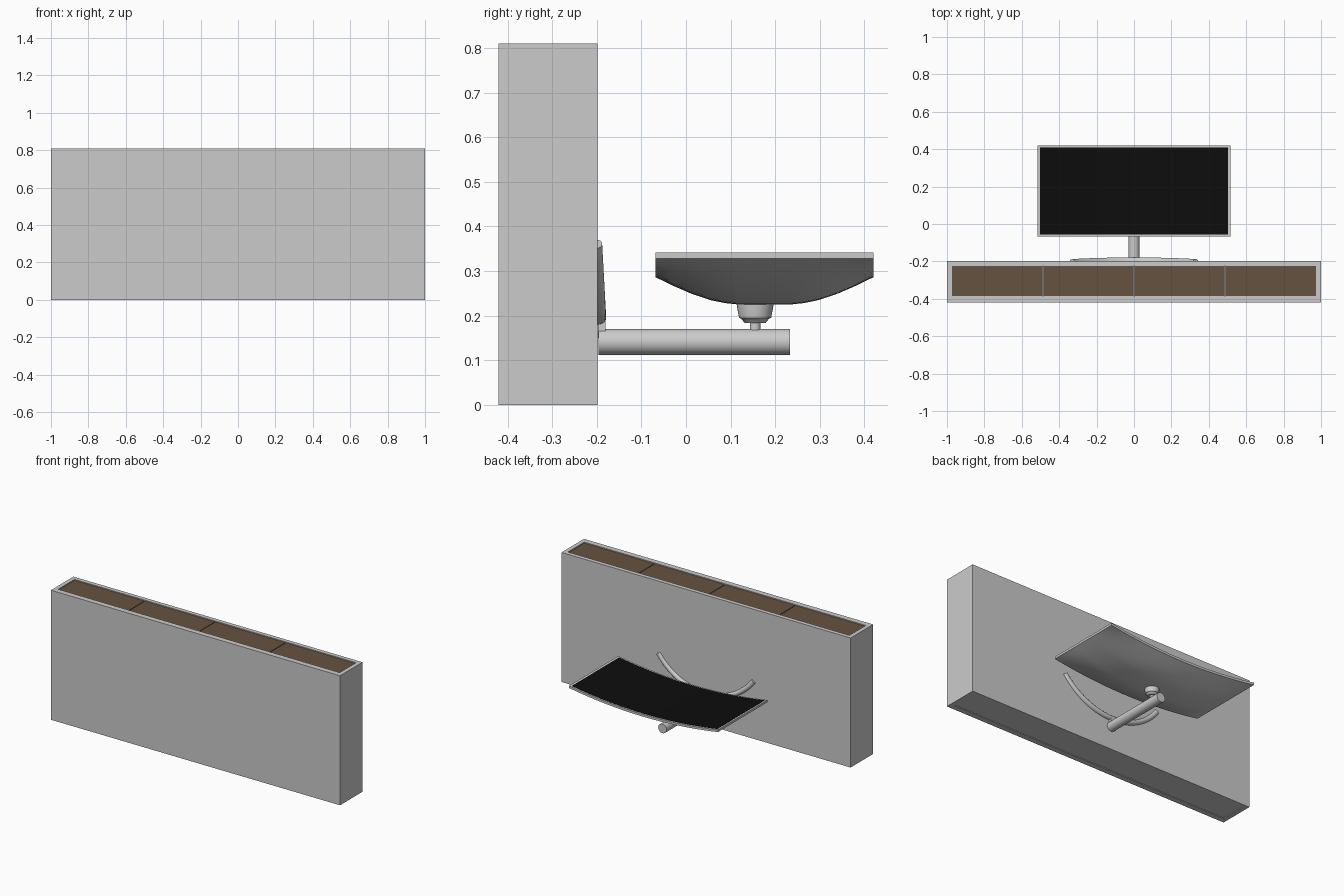
import bpy, bmesh, math

if "Cube" in bpy.data.objects:
    bpy.data.objects.remove(bpy.data.objects["Cube"])


def material(name, rgb):
    m = bpy.data.materials.new(name)
    m.diffuse_color = (*rgb, 1)
    m.use_nodes = True
    m.node_tree.nodes["Principled BSDF"].inputs["Base Color"].default_value = m.diffuse_color
    return m


def finish(bm, name, mat=None, smooth=True):
    bmesh.ops.recalc_face_normals(bm, faces=bm.faces[:])
    me = bpy.data.meshes.new(name)
    bm.to_mesh(me)
    bm.free()
    ob = bpy.data.objects.new(name, me)
    bpy.context.collection.objects.link(ob)
    if mat:
        me.materials.append(mat)
    if smooth:
        bpy.ops.object.select_all(action='DESELECT')
        ob.select_set(True)
        bpy.context.view_layer.objects.active = ob
        bpy.ops.object.shade_smooth_by_angle(angle=math.radians(35))
    return ob


def box(name, x, y, z, mat=None):
    bm = bmesh.new()
    bmesh.ops.create_cube(bm, size=1)
    for v in bm.verts:
        v.co = [lo + (c + 0.5) * (hi - lo) for c, (lo, hi) in zip(v.co, (x, y, z))]
    return finish(bm, name, mat, smooth=False)


def loft(name, rings, mat=None):
    """Closed rings joined in order, with capped ends."""
    bm = bmesh.new()
    vs = [[bm.verts.new(p) for p in ring] for ring in rings]
    n = len(vs[0])
    for a, b in zip(vs, vs[1:]):
        for i in range(n):
            j = (i + 1) % n
            bm.faces.new((a[i], a[j], b[j], b[i]))
    bm.faces.new(vs[0])
    bm.faces.new(vs[-1])
    return finish(bm, name, mat)


def circle(r, n=32):
    return [(r * math.cos(2 * math.pi * i / n), r * math.sin(2 * math.pi * i / n)) for i in range(n)]


wood = material("wood", (0.13, 0.085, 0.05))
black = material("black_glass", (0.004, 0.004, 0.004))

# Cabinet: four boards, back panel and a row of drawer fronts facing +z
Y0, Y1, H = -0.42, -0.198, 0.81
for side, x in (("left", (-1, -0.974)), ("right", (0.974, 1))):
    box(f"cabinet_{side}_side", x, (Y0, Y1), (0, H))
box("cabinet_top", (-0.974, 0.974), (-0.224, Y1), (0, H))
box("cabinet_bottom", (-0.974, 0.974), (Y0, -0.386), (0, H))
box("cabinet_back", (-0.974, 0.974), (-0.386, -0.224), (0.004, 0.02))
W = 1.948 / 4
for i in range(4):
    x = -0.974 + i * W
    box(f"drawer_{i + 1}", (x + 0.002, x + W - 0.002), (-0.385, -0.225), (0.03, H - 0.005), wood)

# Curved display panel with a bulging back
HX, YB, YT = 0.515, -0.068, 0.42


def front_z(x):
    return 0.300 + 0.042 * (x / HX) ** 2


BACK = [(0, 0), (0.08, 0.019), (0.16, 0.036), (0.25, 0.051), (0.32, 0.058), (0.38, 0.061),
        (0.62, 0.061), (0.68, 0.058), (0.75, 0.051), (0.84, 0.036), (0.92, 0.019), (1, 0)]
rings = []
for i in range(41):
    x = -HX + 2 * HX * i / 40
    fade = 1 - abs(x / HX) ** 2.5
    z = front_z(x)
    ring = [(x, YT, z), (x, YB, z)]
    ring += [(x, YB + t * (YT - YB), z - 0.014 - b * fade) for t, b in BACK]
    rings.append(ring)
loft("display_housing", rings)

rings = []
for i in range(41):
    x = -0.502 + 1.004 * i / 40
    z = front_z(x)
    rings.append([(x, y, z + d) for y, d in ((0.409, 0.0015), (-0.057, 0.0015), (-0.057, -0.001), (0.409, -0.001))])
loft("screen", rings, black)

# Neck tube along y
loft("neck", [[(a, y, 0.141 + b) for a, b in circle(0.029)] for y in (-0.196, 0.233)])

# Stepped mount between neck and display
MOUNT = [(0.012, 0.16), (0.012, 0.184), (0.024, 0.184), (0.031, 0.193),
         (0.036, 0.195), (0.041, 0.222), (0.041, 0.25)]
loft("display_mount", [[(a, 0.155 + b, z) for a, b in circle(r)] for r, z in MOUNT])

# Arched foot, thinner towards its tips, and the block joining it to the neck
R, A, HALF = 0.412, 0.93, 0.015
rings = []
for i in range(41):
    s = -1 + i / 20
    t = s * A
    h = 0.010 + 0.009 * (1 - (1 - math.cos(t)) / (1 - math.cos(A)))
    ring = []
    for k in range(13):
        p = math.pi * k / 12
        r = R + HALF * math.cos(p)
        ring.append((r * math.sin(t), Y1 + h * math.sin(p), 0.195 + R - r * math.cos(t)))
    rings.append(ring)
loft("foot_arch", rings)
box("foot_joint", (-0.015, 0.015), (-0.197, -0.181), (0.15, 0.19))
